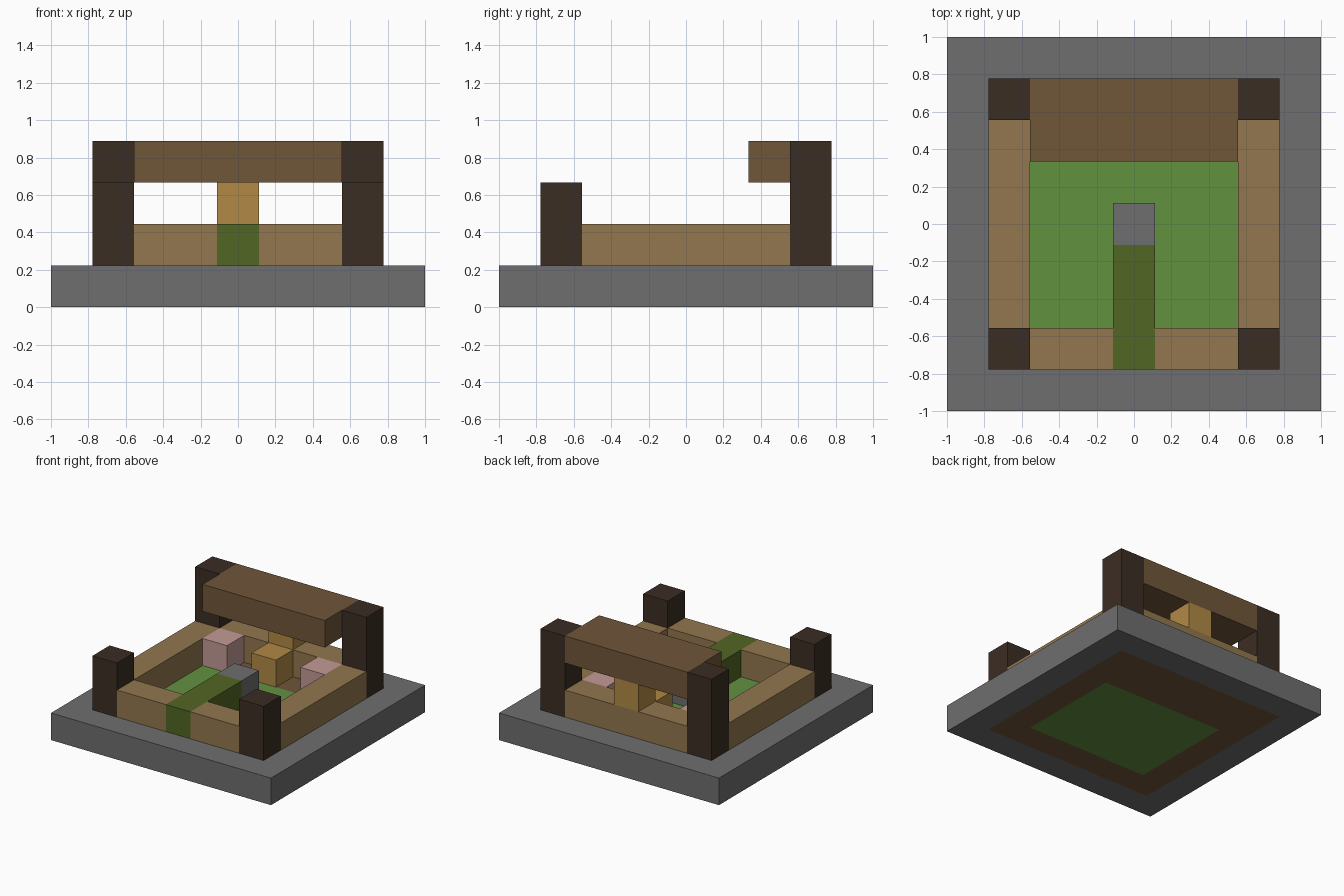
import bpy
import bmesh
from mathutils import Vector

cube = bpy.data.objects.get("Cube")
if cube:
    bpy.data.objects.remove(cube, do_unlink=True)

CELL = 2 / 9  # nine cells span the base


def linear(c):
    c /= 255
    return c / 12.92 if c <= 0.04045 else ((c + 0.055) / 1.055) ** 2.4


def material(name, r, g, b):
    mat = bpy.data.materials.new(name)
    mat.use_nodes = True
    colour = (linear(r), linear(g), linear(b), 1)
    mat.diffuse_color = colour
    mat.node_tree.nodes["Principled BSDF"].inputs["Base Color"].default_value = colour
    return mat


stone = material("grey stone", 110, 110, 110)
plank = material("brown plank", 112, 86, 57)
tan = material("tan wood", 146, 119, 78)
dark = material("dark timber", 59, 45, 35)
grass = material("grass green", 98, 145, 64)
moss = material("moss green", 82, 102, 35)
gold = material("golden wood", 177, 137, 69)
pink = material("dusty pink", 194, 154, 150)


def block(name, mat, x, y, z):
    """Box filling the inclusive cell ranges x, y, z (centre cell is 0, ground layer is 0)."""
    lo = Vector((x[0] - 0.5, y[0] - 0.5, z[0])) * CELL
    hi = Vector((x[1] + 0.5, y[1] + 0.5, z[1] + 1)) * CELL
    bm = bmesh.new()
    bmesh.ops.create_cube(bm, size=1)
    for v in bm.verts:
        v.co = Vector((a * b for a, b in zip(v.co, hi - lo))) + (lo + hi) / 2
    mesh = bpy.data.meshes.new(name)
    bm.to_mesh(mesh)
    bm.free()
    mesh.materials.append(mat)
    obj = bpy.data.objects.new(name, mesh)
    bpy.context.collection.objects.link(obj)


ground, low = (0, 0), (1, 1)
mid = (0, 0)

# Ground slab: stone rim, plank foundation, grass floor
for name, y in (("front", -4), ("back", 4)):
    block(name + "_stone_rim", stone, (-4, 4), (y, y), ground)
for name, s in (("left", 1), ("right", -1)):
    block(name + "_stone_rim", stone, (4 * s, 4 * s), (-3, 3), ground)
    block(name + "_foundation", plank, (3 * s, 3 * s), (-3, 3), ground)
block("front_foundation", plank, (-2, 2), (-3, -3), ground)
block("back_plank_floor", plank, (-2, 2), (2, 3), ground)
block("grass_floor", grass, (-2, 2), (-2, 1), ground)

# Corner posts, side walls, front wall halves and pink seats
for name, s in (("left", 1), ("right", -1)):
    block(name + "_front_post", dark, (3 * s, 3 * s), (-3, -3), (1, 2))
    block(name + "_back_post", dark, (3 * s, 3 * s), (3, 3), (1, 3))
    block(name + "_side_wall", tan, (3 * s, 3 * s), (-2, 2), low)
    block(name + "_front_wall", tan, tuple(sorted((s, 2 * s))), (-3, -3), low)
    block(name + "_seat", pink, (2 * s, 2 * s), (2, 2), low)
block("back_wall", tan, (-2, 2), (3, 3), low)

# Mossy path ending at a stone block
block("moss_path", moss, mid, (-3, -1), low)
block("stone_block", stone, mid, mid, low)

# Golden centre seat, its raised back, and the roof beam
block("centre_seat", gold, mid, (2, 2), low)
block("centre_seat_back", gold, mid, (3, 3), (2, 2))
block("roof_beam", plank, (-2, 2), (2, 3), (3, 3))
